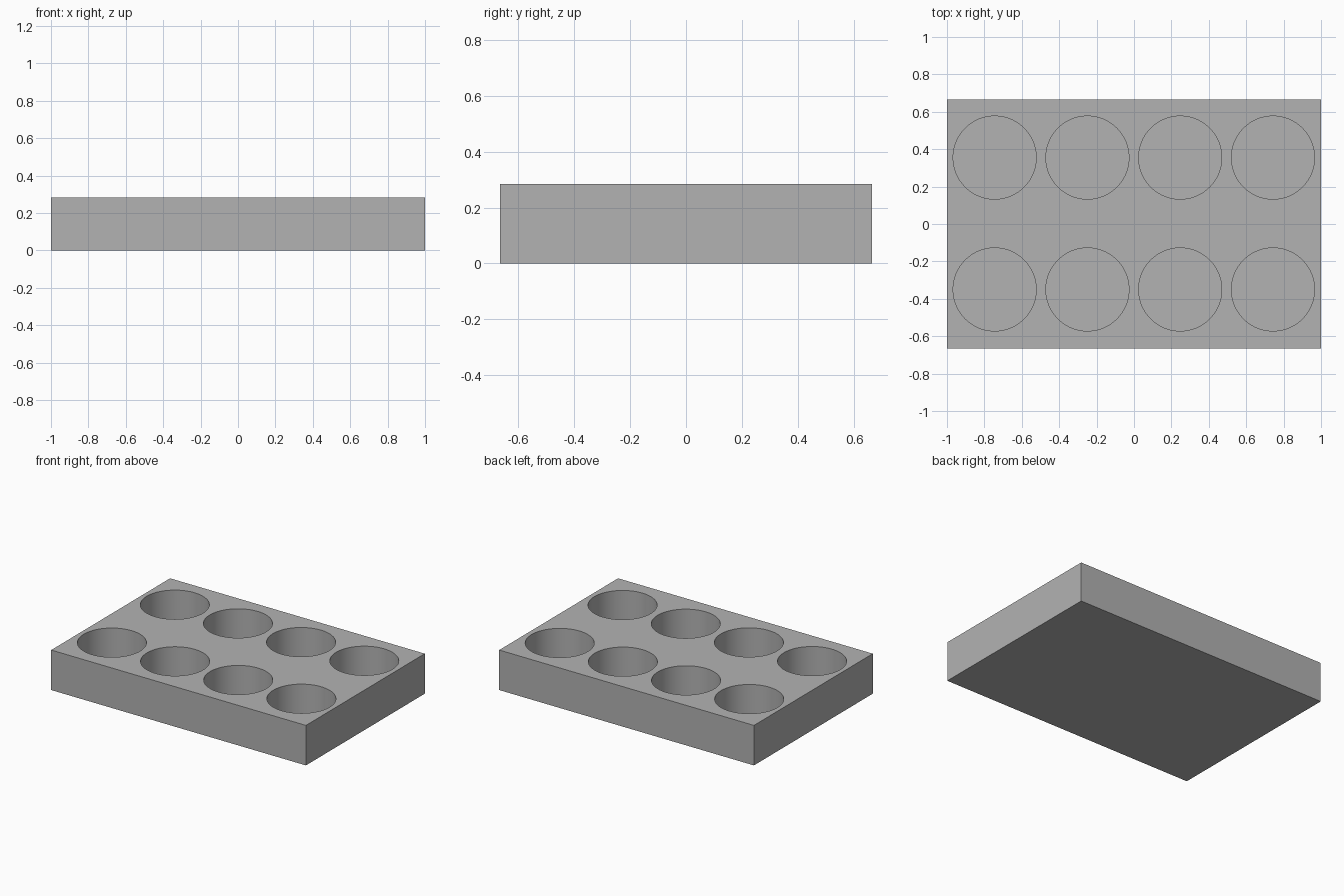
import bpy
import math

if "Cube" in bpy.data.objects:
    bpy.data.objects.remove(bpy.data.objects["Cube"])

LENGTH, WIDTH, HEIGHT = 2.0, 1.333, 0.284
RADIUS, FLOOR = 0.222, 0.03
COLUMNS = [-0.745 + 0.496 * i for i in range(4)]
ROWS = [-0.35, 0.355]

grey = bpy.data.materials.new("plain grey")
grey.diffuse_color = (0.448, 0.448, 0.448, 1.0)
grey.use_nodes = True
grey.node_tree.nodes["Principled BSDF"].inputs["Base Color"].default_value = grey.diffuse_color

# Solid tray block
bpy.ops.mesh.primitive_cube_add(size=1, location=(0, 0, HEIGHT / 2))
tray = bpy.context.object
tray.name = "tray"
tray.scale = (LENGTH, WIDTH, HEIGHT)
bpy.ops.object.transform_apply(location=True, rotation=False, scale=True)
tray.data.materials.append(grey)

# Round wells, open at the top and closed by a thin floor
cutters = []
for y in ROWS:
    for x in COLUMNS:
        bpy.ops.mesh.primitive_cylinder_add(
            vertices=96, radius=RADIUS, depth=HEIGHT,
            location=(x, y, FLOOR + HEIGHT / 2))
        cutters.append(bpy.context.object)

# Join the cylinders into one hidden cutter
bpy.ops.object.select_all(action='DESELECT')
for cutter in cutters:
    cutter.select_set(True)
bpy.context.view_layer.objects.active = cutters[0]
bpy.ops.object.join()
well_cutter = bpy.context.object
well_cutter.name = "well_cutter"
well_cutter.data.materials.append(grey)

# Cut the wells
bpy.ops.object.select_all(action='DESELECT')
tray.select_set(True)
bpy.context.view_layer.objects.active = tray
cut = tray.modifiers.new("wells", 'BOOLEAN')
cut.operation = 'DIFFERENCE'
cut.solver = 'EXACT'
cut.object = well_cutter
bpy.ops.object.modifier_apply(modifier=cut.name)
bpy.data.objects.remove(well_cutter, do_unlink=True)

# Smooth well walls, sharp rims
bpy.ops.object.shade_smooth_by_angle(angle=math.radians(30))
